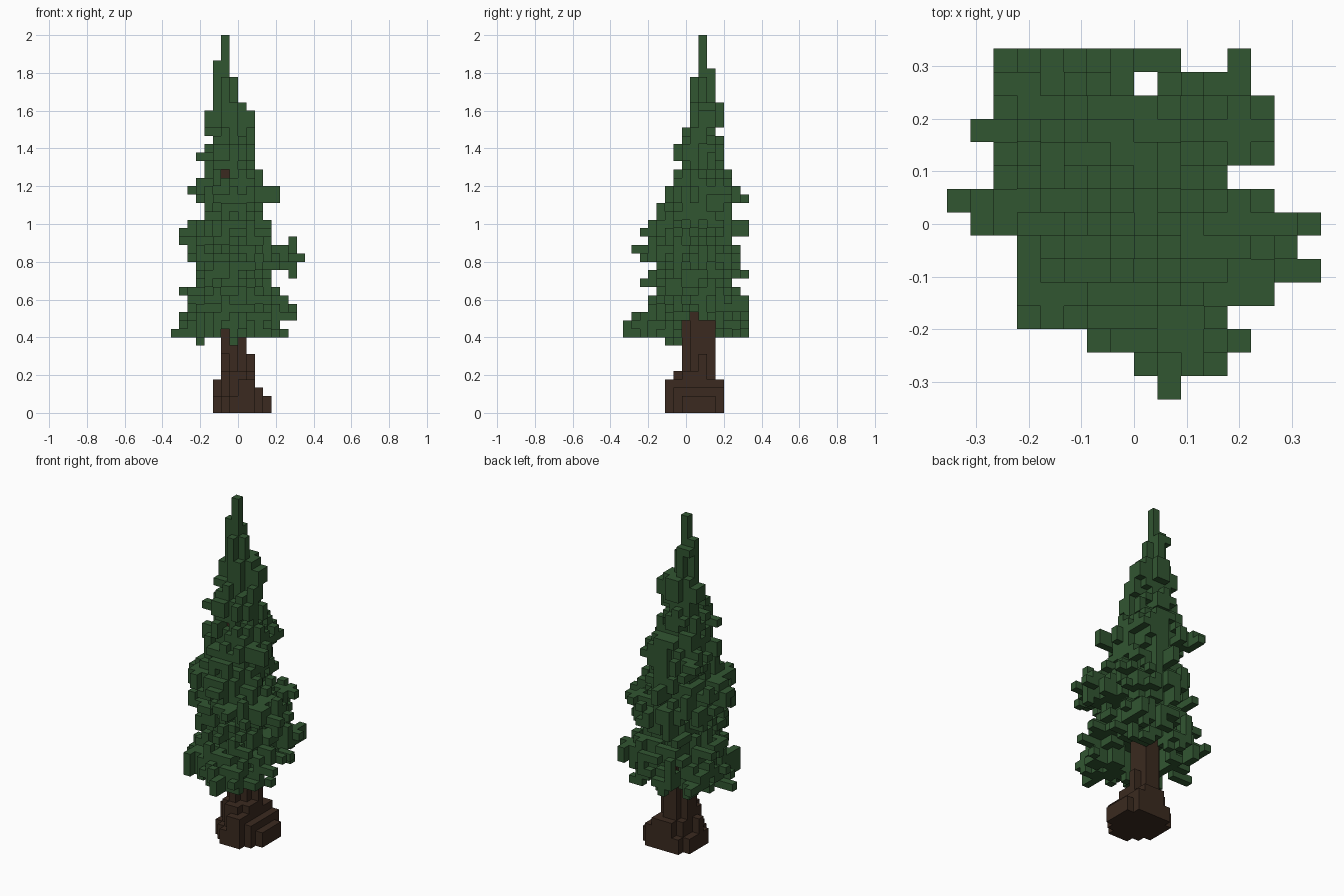
import bpy
import bmesh
import random

cube = bpy.data.objects.get("Cube")
if cube:
    bpy.data.objects.remove(cube, do_unlink=True)

random.seed(11)
UNIT = 2 / 45                    # edge of one block
ORIGIN = (-8, -7.5, 0)           # grid corner, in blocks

# Root flare: x from/to for each row of y, starting at y = 5
ROOTS = [(7, 10), (6, 11), (5, 12), (5, 12), (5, 12), (5, 12), (6, 11)]
# Cross-section bounds: first layer, x from/to, y from/to (in blocks)
TRUNK = [(4, 6, 10, 6, 11), (5, 6, 10, 7, 11), (7, 6, 9, 7, 11),
         (15, 6, 8, 8, 10)]
FOLIAGE = [(9, 1, 14, 1, 15), (12, 2, 14, 3, 15), (14, 2, 14, 4, 14),
           (15, 3, 12, 3, 14), (17, 3, 14, 3, 14), (18, 2, 15, 2, 14),
           (20, 1, 12, 2, 13), (22, 2, 12, 3, 13), (23, 4, 11, 4, 13),
           (25, 3, 12, 5, 14), (27, 3, 12, 6, 13), (28, 3, 11, 6, 13),
           (29, 4, 10, 7, 12), (30, 4, 10, 6, 12), (32, 4, 10, 7, 12),
           (34, 4, 10, 8, 12), (36, 5, 9, 8, 12), (37, 5, 8, 8, 11),
           (40, 5, 7, 9, 11), (41, 5, 7, 9, 10), (42, 6, 7, 9, 10)]
# Widest x reach of the branches for each row of y
REACH = [(9, 10), (8, 12), (6, 13), (3, 12), (3, 14), (3, 16), (3, 15),
         (1, 16), (0, 14), (2, 12), (2, 14), (1, 14), (2, 14), (2, 13), (2, 13)]
GAPS = {(8, 13), (10, 14), (11, 14)}
# Tips of the longest branches
SPRIGS = [(0, 8, 9), (9, 0, 9), (9, 0, 10), (15, 7, 18), (15, 5, 18),
          (14, 6, 17), (14, 5, 11), (14, 7, 12), (14, 6, 19),
          (1, 11, 14), (1, 8, 20), (1, 7, 21), (10, 1, 19), (8, 1, 11),
          (12, 14, 12), (12, 14, 13), (7, 14, 21), (7, 14, 22), (3, 14, 25),
          (2, 13, 26), (4, 14, 16), (12, 6, 25), (12, 6, 26), (8, 2, 15),
          (3, 3, 10), (3, 3, 11), (3, 4, 22), (13, 11, 19), (2, 9, 19),
          (3, 7, 30), (6, 6, 30), (6, 6, 31), (6, 7, 32), (6, 7, 33),
          (9, 9, 32), (9, 9, 33)]


def bounds(table, layer):
    return [row for row in table if row[0] <= layer][-1][1:]


def section(table, layer):
    """Yield each cell of a layer with its elliptical distance from the middle."""
    x0, x1, y0, y1 = bounds(table, layer)
    for i in range(x0, x1):
        for j in range(y0, y1):
            dx = (2 * i + 1 - x0 - x1) / (x1 - x0)
            dy = (2 * j + 1 - y0 - y1) / (y1 - y0)
            yield i, j, dx * dx + dy * dy


def in_reach(i, j):
    return REACH[j][0] <= i < REACH[j][1] and (i, j) not in GAPS


def is_open(i, j, k):
    """Clear space under the lowest branches, around the trunk."""
    if i > 8 and (k < 11 and 7 <= j <= 10 or k < 12 and j == 8):
        return True
    if k == 9 and (j in (11, 12) and i > 5 or i == 6 and j < 7):
        return True
    return k < 12 and (i - 7) ** 2 + (j - 8.5) ** 2 < 9


# Flared roots, rounding off towards the top
trunk = {(i, j, k) for k, limit in enumerate((12, 12, 11, 10))
         for j, (x0, x1) in enumerate(ROOTS, 5)
         for i in range(x0 + (k > 1 and j != 8), min(x1, limit))}
# Trunk, wider along one diagonal than the other
trunk |= {(i, j, k) for k in range(4, 29) for i, j, d in section(TRUNK, k)
          if d < 1.02 and (k == 4 or 0 <= j - i <= 3)}
trunk.add((6, 8, 28))

# Foliage: dense heart with a ragged shell of blocks
leaves = set()
for k in range(9, 45):
    for i, j, d in section(FOLIAGE, k):
        if not in_reach(i, j) or is_open(i, j, k):
            continue
        if d < 0.38 or k > 33 and d < 0.8:
            leaves.add((i, j, k))
        elif k < 34 and d < 1.02 and random.random() < 0.7 - 0.38 * d:
            leaves.add((i, j, k))
            if random.random() < 0.35 and k < 33:
                x0, x1, y0, y1 = bounds(FOLIAGE, k + 1)
                if x0 <= i < x1 and y0 <= j < y1:
                    leaves.add((i, j, k + 1))


def grow_branch(i, j, k):
    """Run a one-block branch from its tip inwards until it meets the tree."""
    ci, cj = 7, 9
    while (i, j, k) not in leaves | trunk:
        if in_reach(i, j) and not is_open(i, j, k):
            leaves.add((i, j, k))
        if abs(i - ci) > abs(j - cj):
            i += 1 if i < ci else -1
        elif j != cj:
            j += 1 if j < cj else -1
        else:
            break


for tip in SPRIGS:
    grow_branch(*tip)
# Hanging and upturned tips
leaves |= {(3, 6, 8), (3, 6, 9), (7, 5, 8), (7, 5, 9), (14, 6, 16), (14, 6, 20)}

# Fill out the overall reach with extra branches
for j in range(15):
    for i in range(*REACH[j]):
        if (i, j) in GAPS or any((i, j, k) in leaves for k in range(9, 45)):
            continue
        layers = []
        for k in range(9, 27):
            x0, x1, y0, y1 = bounds(FOLIAGE, k)
            if x0 <= i < x1 and y0 <= j < y1:
                layers.append(k)
        if layers:
            grow_branch(i, j, random.choice(layers))

# Small notch where the trunk shows through
leaves = {c for c in leaves if not (c[0] == 6 and c[2] == 28 and c[1] < 8)}
leaves -= trunk


def make_material(name, colour):
    mat = bpy.data.materials.new(name)
    mat.use_nodes = True
    mat.diffuse_color = colour
    bsdf = next(n for n in mat.node_tree.nodes if n.type == 'BSDF_PRINCIPLED')
    bsdf.inputs["Base Color"].default_value = colour
    bsdf.inputs["Roughness"].default_value = 0.9
    return mat


def build_blocks(name, cells, solid, mat):
    """Skin a set of blocks, leaving out faces buried in the solid."""
    bm = bmesh.new()
    verts = {}

    def vert(p):
        if p not in verts:
            verts[p] = bm.verts.new([(c + o) * UNIT for c, o in zip(p, ORIGIN)])
        return verts[p]

    for cell in sorted(cells):
        for axis in range(3):
            u, v = (axis + 1) % 3, (axis + 2) % 3
            for side in (0, 1):
                beside = list(cell)
                beside[axis] += 2 * side - 1
                if tuple(beside) in solid:
                    continue
                ring = []
                for a, b in ((0, 0), (1, 0), (1, 1), (0, 1)):
                    p = list(cell)
                    p[axis] += side
                    p[u] += a
                    p[v] += b
                    ring.append(vert(tuple(p)))
                bm.faces.new(ring if side else ring[::-1])
    # Merge flat neighbouring faces into larger patches
    bmesh.ops.dissolve_limit(bm, angle_limit=0.01, verts=bm.verts[:],
                             edges=bm.edges[:])
    mesh = bpy.data.meshes.new(name)
    bm.to_mesh(mesh)
    bm.free()
    mesh.materials.append(mat)
    obj = bpy.data.objects.new(name, mesh)
    bpy.context.collection.objects.link(obj)


bark = make_material("dark_brown_bark", (0.043, 0.023, 0.014, 1))
green = make_material("pine_green", (0.031, 0.092, 0.031, 1))
whole = trunk | leaves
build_blocks("trunk", trunk, whole, bark)
build_blocks("foliage", leaves, whole, green)
